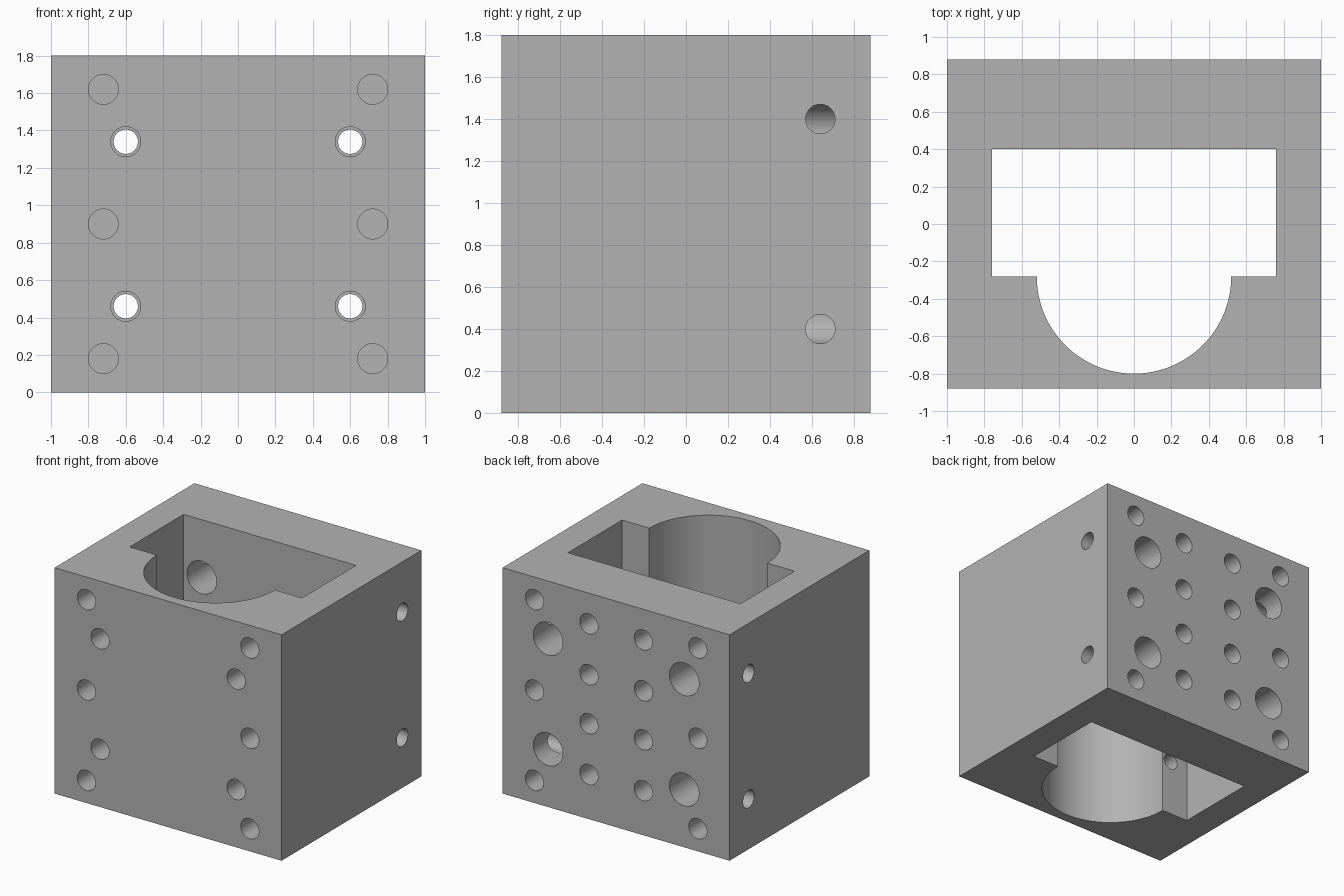
import bpy, bmesh, math
from mathutils import Matrix, Vector

old = bpy.data.objects.get("Cube")
if old:
    bpy.data.objects.remove(old, do_unlink=True)

W, D, H = 1.0, 0.88, 1.8          # half width, half depth, height
SIDES = (-1, 1)

grey = bpy.data.materials.new("machined grey")
grey.use_nodes = True
colour = (0.45, 0.45, 0.45, 1)
grey.diffuse_color = colour
grey.node_tree.nodes["Principled BSDF"].inputs["Base Color"].default_value = colour


def to_object(bm, name):
    bmesh.ops.recalc_face_normals(bm, faces=bm.faces)
    mesh = bpy.data.meshes.new(name)
    bm.to_mesh(mesh)
    bm.free()
    mesh.materials.append(grey)
    ob = bpy.data.objects.new(name, mesh)
    bpy.context.collection.objects.link(ob)
    return ob


def prism(name, outline, z0, z1):
    """Extrude an xy outline from z0 to z1."""
    bm = bmesh.new()
    face = bm.faces.new([bm.verts.new((x, y, z0)) for x, y in outline])
    res = bmesh.ops.extrude_face_region(bm, geom=[face])
    top = [v for v in res["geom"] if isinstance(v, bmesh.types.BMVert)]
    bmesh.ops.translate(bm, verts=top, vec=(0, 0, z1 - z0))
    return to_object(bm, name)


def drills(name, rods, segments=48):
    """One cutter made of separate rods, each (start, end, radius)."""
    bm = bmesh.new()
    for start, end, radius in rods:
        a, b = Vector(start), Vector(end)
        turn = (b - a).to_track_quat('Z', 'Y').to_matrix().to_4x4()
        bmesh.ops.create_cone(bm, cap_ends=True, segments=segments,
                              radius1=radius, radius2=radius, depth=(b - a).length,
                              matrix=Matrix.Translation((a + b) / 2) @ turn)
    return to_object(bm, name)


def along_y(xs, zs, y0, y1, radius):
    return [((x, y0, z), (x, y1, z), radius) for x in xs for z in zs]


# Solid block
block = prism("mounting_block", [(-W, -D), (W, -D), (W, D), (-W, D)], 0, H)

# Vertical pocket: rectangle with a half-round front
arc = [(0.52 * math.cos(t), -0.28 + 0.52 * math.sin(t))
       for t in (math.pi * (1 + i / 64) for i in range(65))]
pocket = prism("pocket_cutter",
               [(-0.76, 0.4), (-0.76, -0.28)] + arc + [(0.76, -0.28), (0.76, 0.4)],
               -0.1, H + 0.1)

bolt_x, bolt_z = (-0.6, 0.6), (0.46, 1.34)
edge_x, edge_z = (-0.72, 0.72), (0.18, 0.9, 1.62)
mid_x, mid_z = (-0.24, 0.24), (0.355, 0.76, 1.15, 1.555)

# Blind holes, front bolt counterbores and wide rear access holes
face_holes = drills("face_hole_cutter",
                    along_y(edge_x, edge_z, -D - 0.1, -D + 0.36, 0.08)
                    + along_y(bolt_x, bolt_z, -D - 0.1, -D + 0.36, 0.08)
                    + along_y(edge_x, edge_z, D + 0.1, D - 0.36, 0.08)
                    + along_y(mid_x, mid_z, D + 0.1, D - 0.36, 0.08)
                    + along_y(bolt_x, bolt_z, D + 0.1, 0.3, 0.13))

# Narrow bolt holes into the pocket, and side holes into the access holes
cross_holes = drills("cross_hole_cutter",
                     along_y(bolt_x, bolt_z, -D - 0.1, -0.2, 0.065)
                     + [((s * (W + 0.1), 0.64, z), (s * 0.6, 0.64, z), 0.07)
                        for s in SIDES for z in (0.4, 1.4)])

# Cut everything out of the block
bpy.context.view_layer.objects.active = block
for cutter in (pocket, face_holes, cross_holes):
    cutter.hide_render = True
    mod = block.modifiers.new(cutter.name, 'BOOLEAN')
    mod.operation = 'DIFFERENCE'
    mod.solver = 'EXACT'
    mod.object = cutter
    bpy.ops.object.modifier_apply(modifier=mod.name)
    bpy.data.objects.remove(cutter, do_unlink=True)

# Smooth bores, sharp rims
bpy.ops.object.select_all(action='DESELECT')
block.select_set(True)
bpy.ops.object.shade_smooth_by_angle(angle=math.radians(30))
